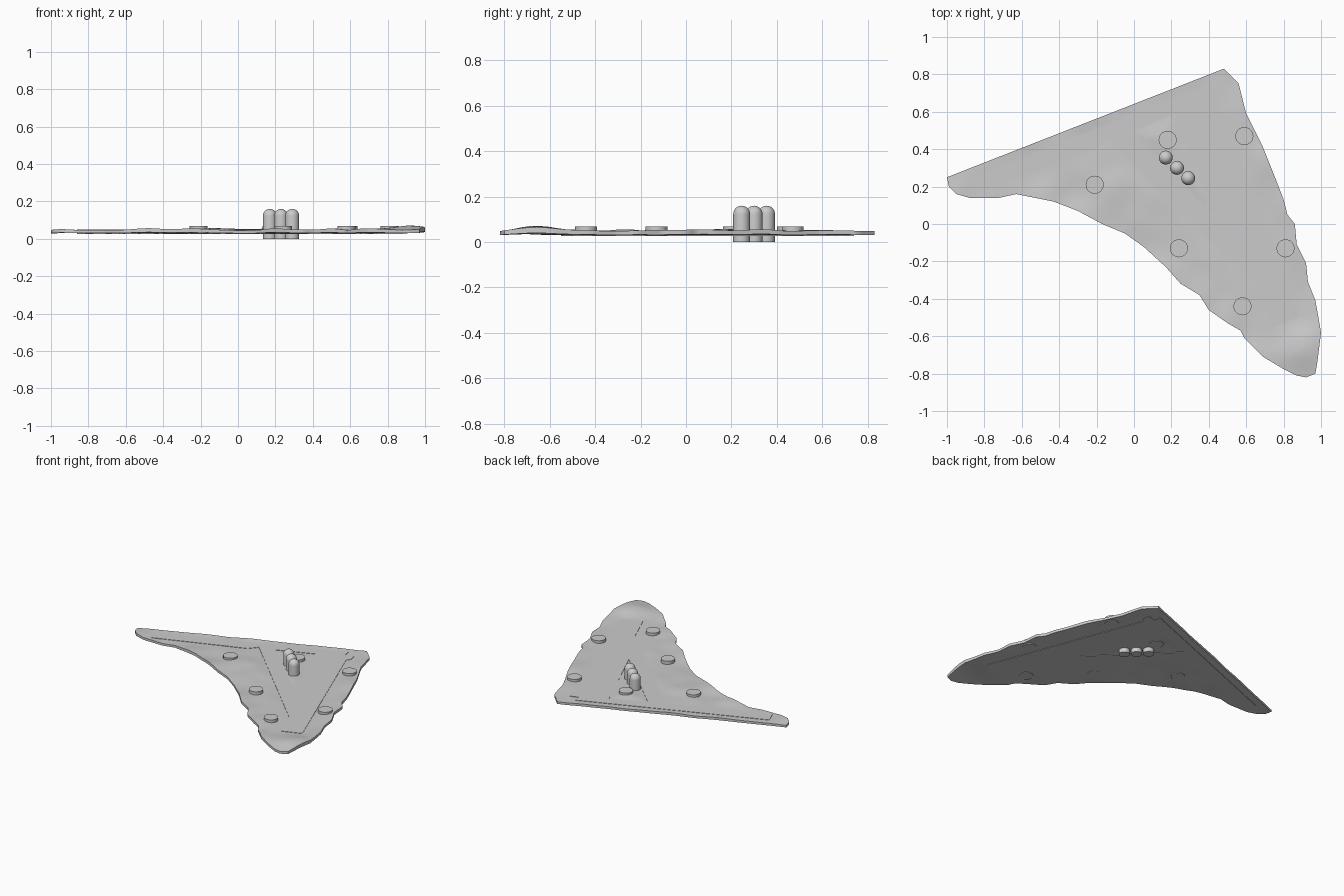
import bpy, bmesh, math
from mathutils import Vector, noise

cube = bpy.data.objects.get("Cube")
if cube:
    bpy.data.objects.remove(cube)

grey = bpy.data.materials.new("light_grey")
grey.use_nodes = True
grey.diffuse_color = (0.6, 0.6, 0.6, 1)
grey.node_tree.nodes["Principled BSDF"].inputs["Base Color"].default_value = grey.diffuse_color


def plan(*points):
    """Plan points given in hundredths of a unit."""
    return [Vector(p) / 100 for p in points]


# Plan shapes: ragged land outline, flat road and the island inside it
outline = plan(
    (-100, 25), (48, 83), (56, 75), (60, 59), (69, 41), (75, 26), (80, 13),
    (82, 5), (86, 0), (87, -11), (92, -21), (93, -31), (97, -41), (100, -58),
    (98, -74), (97, -80), (92, -82), (87, -81), (79, -77), (69, -71),
    (59, -61), (57, -57), (50, -53), (40, -46), (35, -38), (25, -32),
    (17, -23), (5, -12), (-5, -5), (-17, 0), (-30, 7), (-43, 12),
    (-63, 16), (-72, 14), (-88, 14), (-95, 16), (-99, 20))
road = plan(
    (-86, 25), (39, 74), (40, 69), (46, 71), (47, 66), (45, 63),
    (88, -50), (74, -55), (65, -33), (-15, 46), (-20, 40), (-83, 17))
island = plan((-3, 49), (22, 59), (47, 0))


def inside(p, pts):
    hit = False
    for a, b in zip(pts, pts[1:] + pts[:1]):
        if (a.y > p.y) != (b.y > p.y) and p.x < a.x + (b.x - a.x) * (p.y - a.y) / (b.y - a.y):
            hit = not hit
    return hit


def edge_distance(p, pts):
    best = math.inf
    for a, b in zip(pts, pts[1:] + pts[:1]):
        t = max(0, min(1, (p - a).dot(b - a) / (b - a).length_squared))
        best = min(best, (a.lerp(b, t) - p).length)
    return best


def relief(p):
    """Rolling ground that settles flat where it meets the road."""
    if inside(p, road) and not inside(p, island):
        return 0
    fade = min(1, min(edge_distance(p, road), edge_distance(p, island)) / 0.1)
    bumps = 0.011 * noise.noise(Vector((p.x * 6, p.y * 6, 0.4))) + 0.005
    hill = 0.018 * math.exp(-(p - Vector((0.89, -0.66))).length_squared / 0.012)
    return fade * (bumps + hill)


def fill(bm, loops):
    for pts in loops:
        vs = [bm.verts.new((p.x, p.y, 0)) for p in pts]
        for a, b in zip(vs, vs[1:] + vs[:1]):
            bm.edges.new((a, b))
    bmesh.ops.triangle_fill(bm, use_beauty=True, use_dissolve=False, edges=bm.edges[:])


def thicken(bm, bottom, top):
    new = bmesh.ops.extrude_face_region(bm, geom=bm.faces[:])["geom"]
    raised = {v for v in new if isinstance(v, bmesh.types.BMVert)}
    for v in bm.verts:
        v.co.z = (top if v in raised else bottom)(v.co.xy)
    bmesh.ops.recalc_face_normals(bm, faces=bm.faces[:])


def finish(bm, name, location=(0, 0, 0)):
    mesh = bpy.data.meshes.new(name)
    bm.to_mesh(mesh)
    bm.free()
    mesh.materials.append(grey)
    obj = bpy.data.objects.new(name, mesh)
    obj.location = location
    bpy.context.collection.objects.link(obj)
    bpy.ops.object.select_all(action="DESELECT")
    obj.select_set(True)
    bpy.context.view_layer.objects.active = obj
    bpy.ops.object.shade_smooth_by_angle(angle=math.radians(35))


# Ground sheet, sliced into a grid so that it can roll
bm = bmesh.new()
fill(bm, [outline])
for axis in ((1, 0, 0), (0, 1, 0)):
    for i in range(-32, 33):
        bmesh.ops.bisect_plane(bm, geom=bm.verts[:] + bm.edges[:] + bm.faces[:],
                               plane_co=Vector(axis) * i / 32, plane_no=axis, dist=1e-5)
bmesh.ops.triangulate(bm, faces=bm.faces[:])
thicken(bm, lambda p: 0.03 + 0.5 * relief(p), lambda p: 0.046 + relief(p))
finish(bm, "ground")

# Flat road slab, a hair proud of the ground on both sides
bm = bmesh.new()
fill(bm, [road, island])
thicken(bm, lambda p: 0.027, lambda p: 0.049)
finish(bm, "road")


def turned(name, profile, location, sides=32):
    """Spin a radius and height profile around z."""
    bm = bmesh.new()
    vs = [bm.verts.new((r, 0, z)) for r, z in profile]
    edges = [bm.edges.new(pair) for pair in zip(vs, vs[1:])]
    bmesh.ops.spin(bm, geom=vs + edges, cent=(0, 0, 0), axis=(0, 0, 1),
                   angle=math.tau, steps=sides, use_merge=True)
    bmesh.ops.remove_doubles(bm, verts=bm.verts[:], dist=1e-5)
    bmesh.ops.recalc_face_normals(bm, faces=bm.faces[:])
    finish(bm, name, location)


# Low round studs set through the sheet
stud = [(0, 0.028), (0.048, 0.028), (0.048, 0.068), (0, 0.068)]
studs = plan((18, 45), (59, 47), (-21, 21), (81, -13), (24, -13), (58, -44))
for i, p in enumerate(studs):
    turned(f"stud_{i + 1}", stud, (p.x, p.y, 0))

# Three domed pegs in a row
radius, height = 0.037, 0.16
dome = [(radius * math.cos(a), height - radius + radius * math.sin(a))
        for a in (math.pi / 2 * k / 8 for k in range(9))]
for i, p in enumerate(plan((17, 35.5), (23, 30), (29, 24.5))):
    turned(f"peg_{i + 1}", [(0, 0), (radius, 0)] + dome, (p.x, p.y, 0))
